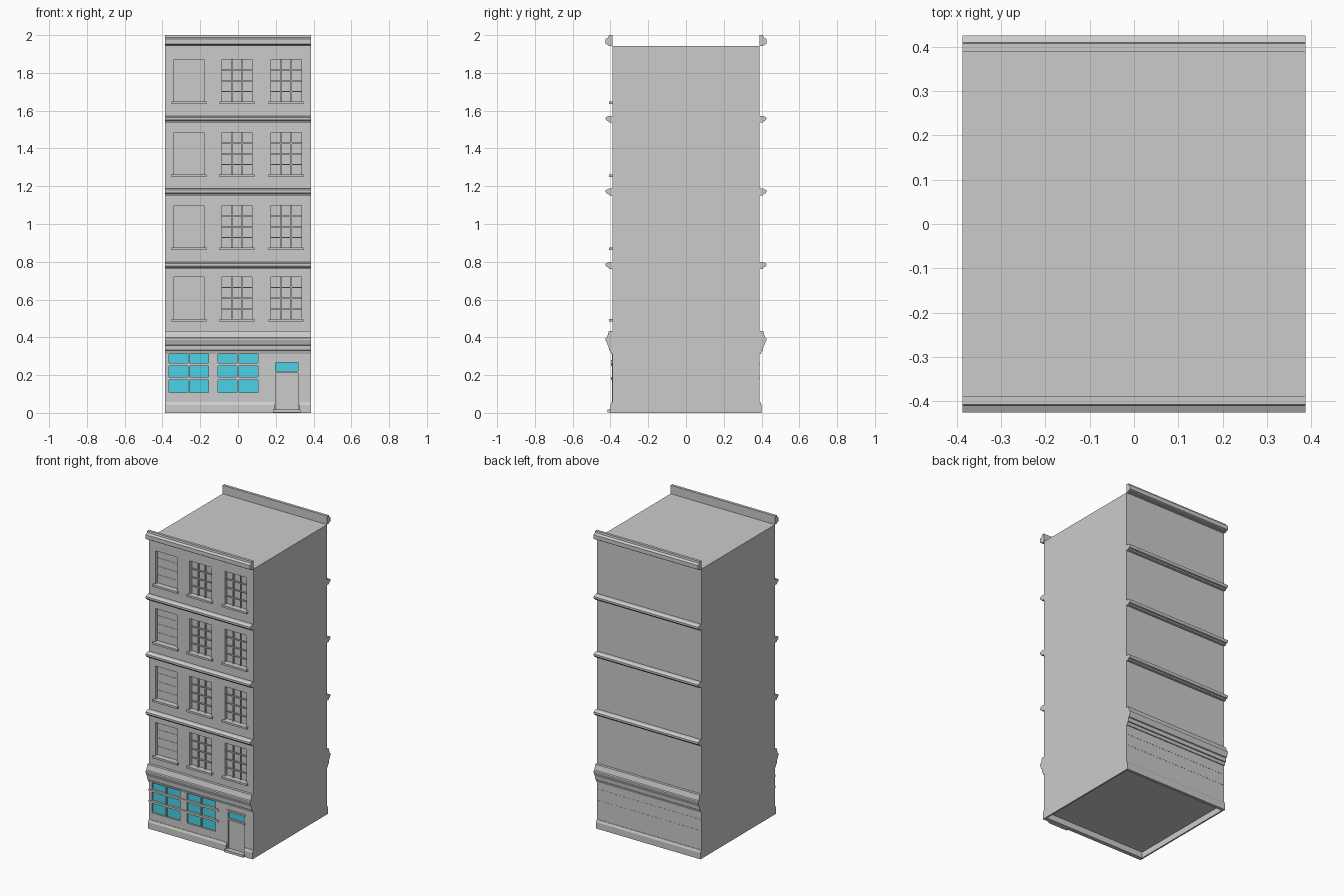
import bpy
import bmesh

old = bpy.data.objects.get("Cube")
if old:
    bpy.data.objects.remove(old, do_unlink=True)

W, D, ROOF = 0.3875, 0.39, 1.943      # half width, half depth, roof height


def make_material(name, color):
    mat = bpy.data.materials.new(name)
    mat.use_nodes = True
    mat.diffuse_color = color
    mat.node_tree.nodes["Principled BSDF"].inputs["Base Color"].default_value = color
    return mat


STONE = make_material("stone grey", (0.6, 0.6, 0.6, 1))
GLASS = make_material("shop glass cyan", (0.07, 0.68, 0.84, 1))


def finish(name, bm, mat):
    bmesh.ops.recalc_face_normals(bm, faces=bm.faces)
    mesh = bpy.data.meshes.new(name)
    bm.to_mesh(mesh)
    bm.free()
    mesh.materials.append(mat)
    obj = bpy.data.objects.new(name, mesh)
    bpy.context.scene.collection.objects.link(obj)
    return obj


def boxes(name, spans, mat=STONE):
    """One object made of boxes given as (x0, x1, y0, y1, z0, z1)."""
    bm = bmesh.new()
    for x0, x1, y0, y1, z0, z1 in spans:
        cube = bmesh.ops.create_cube(bm, size=1)["verts"]
        bmesh.ops.scale(bm, vec=(x1 - x0, y1 - y0, z1 - z0), verts=cube)
        bmesh.ops.translate(bm, vec=((x0 + x1) / 2, (y0 + y1) / 2, (z0 + z1) / 2), verts=cube)
    return finish(name, bm, mat)


def moulding(name, profile, base, side, x0=-W, x1=W):
    """Sweep an (outward, up) profile across the width; side -1 is the front."""
    bm = bmesh.new()
    ring = [bm.verts.new((x0, side * (D + out), base + up)) for out, up in profile]
    face = bm.faces.new(ring)
    swept = bmesh.ops.extrude_face_region(bm, geom=[face])["geom"]
    moved = [v for v in swept if isinstance(v, bmesh.types.BMVert)]
    bmesh.ops.translate(bm, vec=(x1 - x0, 0, 0), verts=moved)
    return finish(name, bm, STONE)


# Layout of the openings
COLUMNS = {"left": -0.26, "middle": -0.005, "right": 0.255}
SILLS = (0.494, 0.872, 1.258, 1.645)
HALF, TALL = 0.08, 0.226
SHOP = ((-0.375, -0.145), (-0.115, 0.115))
SHOP_Z = (0.1, 0.312)
DOOR = (0.192, 0.325)
PANE_Y = -D + 0.022

# Wall block with recessed openings and a hollow underside
body = boxes("building_walls", [(-W, W, -D, D, 0, ROOF)])
cuts = [(c - HALF, c + HALF, -0.5, PANE_Y, z, z + TALL)
        for c in COLUMNS.values() for z in SILLS]
cuts += [(a, b, -0.5, -D + 0.015, *SHOP_Z) for a, b in SHOP]
cuts += [(*DOOR, -0.5, -D + 0.015, 0.018, 0.272)]
cuts += [(-W + 0.01, W - 0.01, -D + 0.017, D - 0.01, -0.1, 0.04)]
cutter = boxes("opening_cutter", cuts)
cutter.hide_render = True
mod = body.modifiers.new("openings", "BOOLEAN")
mod.operation, mod.solver, mod.object = "DIFFERENCE", "EXACT", cutter
bpy.context.view_layer.objects.active = body
bpy.ops.object.modifier_apply(modifier=mod.name)
bpy.data.objects.remove(cutter, do_unlink=True)

# Upper windows: glazing bars and projecting sills
for col, c in COLUMNS.items():
    for floor, z in enumerate(SILLS, 1):
        left = col == "left"
        front = PANE_Y - (0.002 if left else 0.01)
        t = 0.003
        bars = [(c - HALF, c + HALF, front, PANE_Y, z + TALL * k / 4 - t, z + TALL * k / 4 + t)
                for k in (1, 2, 3)]
        if not left:
            bars += [(x - t, x + t, front - 0.001, PANE_Y, z, z + TALL)
                     for x in (c - HALF / 3, c + HALF / 3)]
        boxes(f"window_bars_{col}_{floor}", bars)
        boxes(f"window_sill_{col}_{floor}",
              [(c - 0.093, c + 0.093, -D - 0.017, PANE_Y, z - 0.01, z + 0.003)])

# Shop windows: cyan glass, frames, centre posts and long rails
for i, (a, b) in enumerate(SHOP, 1):
    z0, z1 = SHOP_Z
    y0, y1, m = -D - 0.001, -D + 0.015, (a + b) / 2
    boxes(f"shop_glass_{i}", [(a, b, -D + 0.009, y1, z0, z1)], GLASS)
    boxes(f"shop_frame_{i}", [(a, a + 0.01, y0, y1, z0, z1), (b - 0.01, b, y0, y1, z0, z1),
                              (m - 0.004, m + 0.004, y0, y1, z0, z1),
                              (a, b, y0, y1, z0, z0 + 0.008)])
RAILS = (0.182, 0.256)
boxes("shop_rails", [(-W, 0.128, -D - 0.006, -D + 0.01, z - 0.007, z + 0.007) for z in RAILS])
boxes("back_wall_bands", [(-W, W, D - 0.002, D + 0.001, z - 0.006, z + 0.006) for z in RAILS])

# Entrance
a, b = DOOR
back = -D + 0.015
boxes("door_panel", [(a + 0.006, b - 0.006, back - 0.007, back, 0.018, 0.212)])
boxes("door_transom_glass", [(a + 0.006, b - 0.006, back - 0.007, back, 0.22, 0.268)], GLASS)
boxes("door_frame", [(a, a + 0.007, -D - 0.001, back, 0.018, 0.272),
                     (b - 0.007, b, -D - 0.001, back, 0.018, 0.272),
                     (a, b, -D - 0.003, back, 0.211, 0.222),
                     (a - 0.004, b + 0.004, -D - 0.006, back, 0.268, 0.28)])
boxes("door_step", [(a - 0.006, b + 0.006, -D - 0.025, back, 0.002, 0.018)])

# Mouldings on front and back, as (outward, up) profiles
BELT = [(-0.002, 0), (0.018, 0), (0.02, 0.008), (0.03, 0.01), (0.035, 0.018),
        (0.035, 0.028), (0.028, 0.031), (0.02, 0.036), (-0.002, 0.036)]
SHOP_CORNICE = [(-0.002, 0), (0.006, 0), (0.012, 0.018), (0.018, 0.02), (0.02, 0.045),
                (0.026, 0.048), (0.036, 0.075), (0.036, 0.084), (0.028, 0.088),
                (0.018, 0.122), (-0.002, 0.122)]
PARAPET = [(0, 0), (0.02, 0), (0.022, 0.005), (0.036, 0.01), (0.036, 0.037),
           (0.028, 0.041), (0.02, 0.045), (0.018, 0.057), (0, 0.057)]
PLINTH = [(-0.002, 0), (0.01, 0), (0.01, 0.042), (0.003, 0.058), (-0.002, 0.058)]
for label, side in (("front", -1), ("back", 1)):
    for floor, z in enumerate((0.763, 1.151, 1.537), 1):
        moulding(f"belt_course_{label}_{floor}", BELT, z, side)
    moulding(f"shop_cornice_{label}", SHOP_CORNICE, 0.312, side)
    moulding(f"parapet_{label}", PARAPET, ROOF, side)
moulding("plinth_back", PLINTH, 0, 1)
moulding("plinth_front_left", PLINTH, 0, -1, DOOR[1], W)
moulding("plinth_front_right", PLINTH, 0, -1, -W, DOOR[0])
